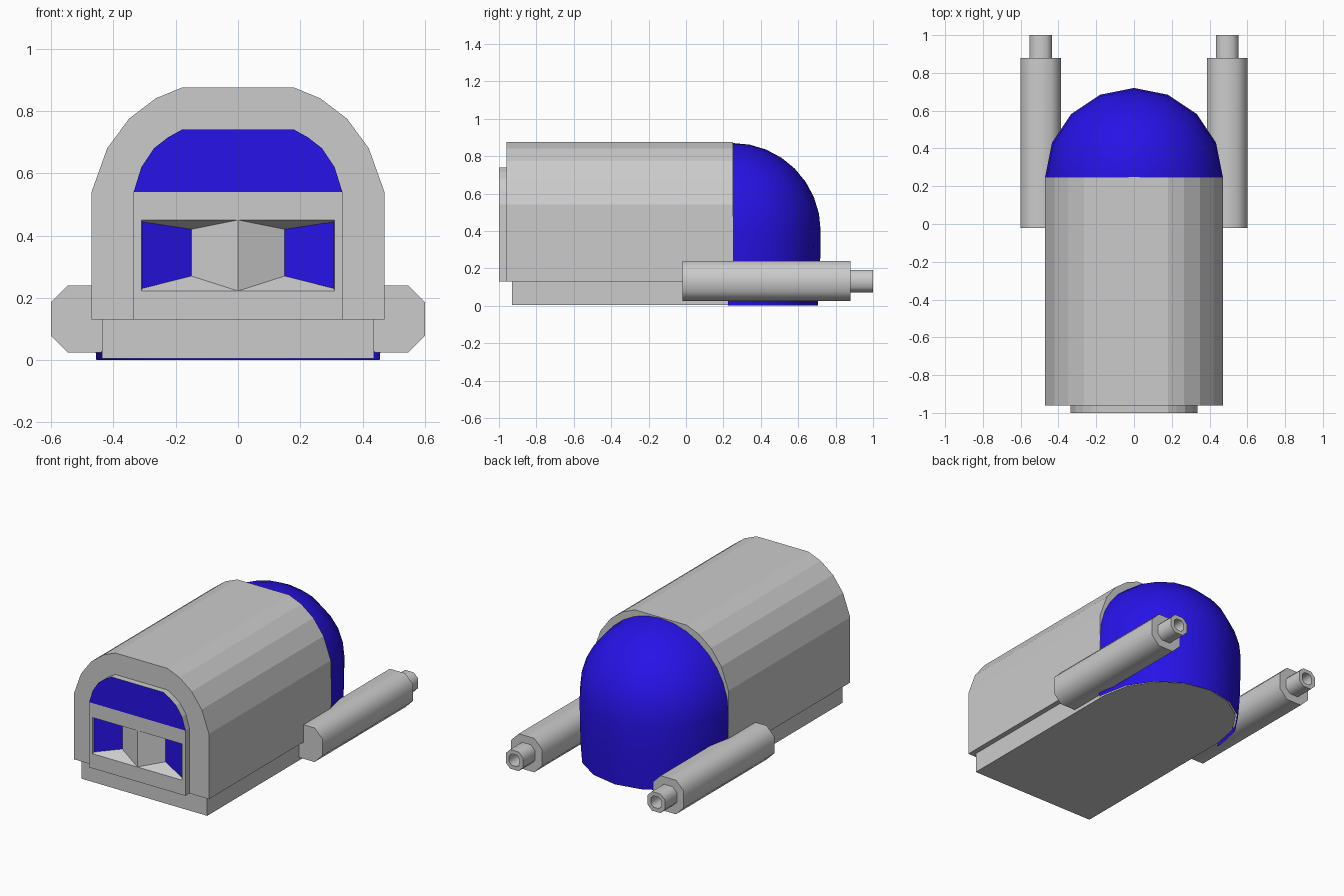
import bpy, bmesh
from math import sin, cos, pi, radians

if "Cube" in bpy.data.objects:
    bpy.data.objects.remove(bpy.data.objects["Cube"])

blue = bpy.data.materials.new("blue")
blue.diffuse_color = (0.02, 0.006, 0.8, 1)
blue.use_nodes = True
blue.node_tree.nodes["Principled BSDF"].inputs["Base Color"].default_value = blue.diffuse_color
grey = bpy.data.materials.new("grey")


def finish(bm, name, mats=(), smooth=None):
    bmesh.ops.recalc_face_normals(bm, faces=bm.faces)
    me = bpy.data.meshes.new(name)
    bm.to_mesh(me)
    bm.free()
    ob = bpy.data.objects.new(name, me)
    bpy.context.collection.objects.link(ob)
    for m in mats:
        me.materials.append(m)
    if smooth:
        bpy.ops.object.select_all(action='DESELECT')
        ob.select_set(True)
        bpy.context.view_layer.objects.active = ob
        bpy.ops.object.shade_smooth_by_angle(angle=radians(smooth))
    return ob


def bridge(bm, a, b, closed=True):
    n = len(a)
    for i in range(n if closed else n - 1):
        j = (i + 1) % n
        bm.faces.new((a[i], a[j], b[j], b[i]))


def arch(bm, half, y):
    # full arch loop: right side upwards, then left side downwards
    pts = half + [(-x, z) for x, z in reversed(half)]
    return [bm.verts.new((x, y, z)) for x, z in pts]


# Hull: arched tunnel with a raised front panel and recessed vents
outer = [(.47, .13), (.47, .54), (.42, .68), (.35, .775), (.265, .84), (.18, .875)]
inner = [(.335, .13), (.335, .54), (.31, .62), (.27, .68), (.225, .715), (.18, .74)]
bm = bmesh.new()
rings = [arch(bm, outer, .25), arch(bm, outer, -.96),
         arch(bm, inner, -.96), arch(bm, inner, -1)]
bm.faces.new(rings[0])
for a, b in zip(rings, rings[1:]):
    bridge(bm, a, b)
front = rings[-1]
bm.faces.new(front[1:-1]).material_index = 1


# Vent recess columns, each a bottom and top vertex
def column(x, y, z0, z1):
    return bm.verts.new((x, y, z0)), bm.verts.new((x, y, z1))


mid = column(0, -1, .222, .45)
corners = []
for s, low, high in ((1, front[0], front[1]), (-1, front[-1], front[-2])):
    c = column(s * .31, -1, .222, .45)
    side = column(s * .308, -.99, .23, .444)
    deep = column(s * .15, -.935, .27, .42)
    bm.faces.new((low, high, c[1], c[0]))
    bm.faces.new((c[0], c[1], side[1], side[0]))
    bm.faces.new((side[0], side[1], deep[1], deep[0])).material_index = 1
    bm.faces.new((deep[0], deep[1], mid[1], mid[0]))
    for k in (0, 1):
        bm.faces.new((c[k], side[k], deep[k], mid[k]))
    corners.append((c, low, high))
(c1, l1, h1), (c2, l2, h2) = corners
bm.faces.new((h1, h2, c2[1], mid[1], c1[1]))
bm.faces.new((l1, l2, c2[0], mid[0], c1[0]))
finish(bm, "hull", (grey, blue))

# Base: flat plinth with a rounded rear end under the dome
outline = [(.437, -.93)]
outline += [(.437 * cos(i * pi / 8), .25 + .445 * sin(i * pi / 8)) for i in range(9)]
outline += [(-.437, -.93)]
bm = bmesh.new()
loops = [[bm.verts.new((x, y, z)) for x, y in outline] for z in (.005, .135)]
for loop in loops:
    bm.faces.new(loop)
bridge(bm, *loops)
finish(bm, "base")

# Dome: half cylinder skirt topped by a quarter sphere
bm = bmesh.new()
levels = [(.455, 0), (.464, .12), (.468, .26)]
levels += [(.47 * cos(t * pi / 16), .4 + .47 * sin(t * pi / 16)) for t in range(8)]
rows = []
for r, z in levels:
    pts = [(r, .225)]
    pts += [(r * cos(i * pi / 8), .25 + r * sin(i * pi / 8)) for i in range(9)]
    pts += [(-r, .225)]
    rows.append([bm.verts.new((x, y, z)) for x, y in pts])
for a, b in zip(rows, rows[1:]):
    bridge(bm, a, b, closed=False)
top = bm.verts.new((0, .25, .87))
for a, b in zip(rows[-1], rows[-1][1:]):
    bm.faces.new((a, b, top))
finish(bm, "rear_dome", (blue,), 60)

# Side barrels: stepped eight-sided tubes with a hollow tip, mirrored
bm = bmesh.new()
rings = []
for y, h in ((-.02, .107), (.88, .107), (.88, .06), (1, .06), (1, .036), (.9, .036)):
    k = h * .5
    pts = [(h, -k), (h, k), (k, h), (-k, h), (-h, k), (-h, -k), (-k, -h), (k, -h)]
    rings.append([bm.verts.new((.493 + x, y, .132 + z)) for x, z in pts])
for a, b in zip(rings, rings[1:]):
    bridge(bm, a, b)
bm.faces.new(rings[0])
bm.faces.new(rings[-1])
barrel = finish(bm, "side_barrels", (), 60)
barrel.modifiers.new("Mirror", 'MIRROR').use_mirror_merge = False
